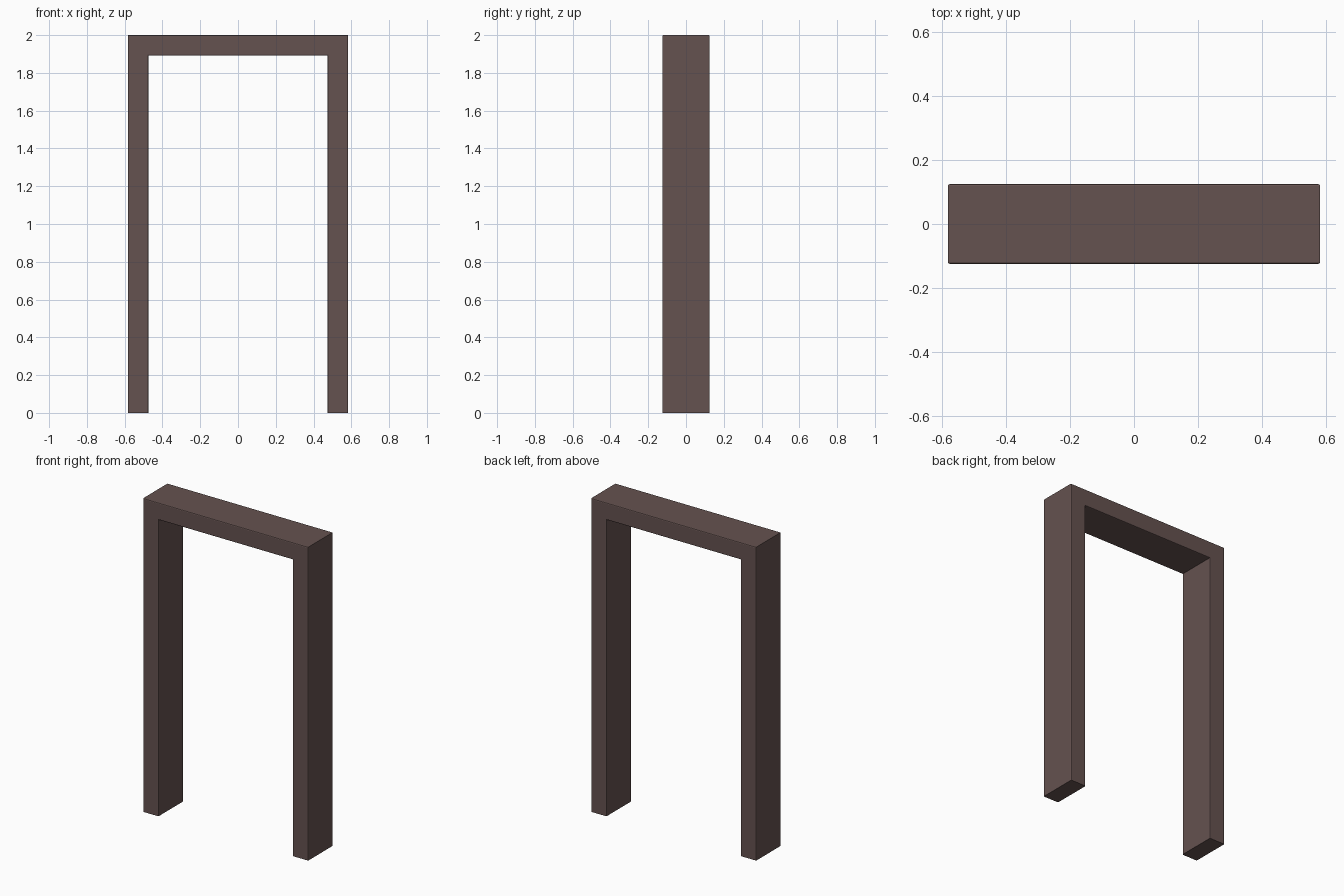
import bpy, bmesh

if "Cube" in bpy.data.objects:
    bpy.data.objects.remove(bpy.data.objects["Cube"])

W, D, H, T = 0.583, 0.125, 2.0, 0.109   # half width, half depth, height, board thickness
BEVEL = 0.006

# U-shaped frame outline, filled and extruded through the depth
outline = [(-W, 0), (-W, H), (W, H), (W, 0),
           (W - T, 0), (W - T, H - T), (T - W, H - T), (T - W, 0)]
bm = bmesh.new()
front = [bm.verts.new((x, -D, z)) for x, z in outline]
back = [bm.verts.new((x, D, z)) for x, z in outline]
n = len(outline)
for i in range(n):
    j = (i + 1) % n
    bm.faces.new((front[i], front[j], back[j], back[i]))

# Front and back faces: two legs and a mitred head
for loop in (front, back):
    for quad in ((0, 1, 6, 7), (1, 2, 5, 6), (2, 3, 4, 5)):
        bm.faces.new([loop[k] for k in quad])
bmesh.ops.recalc_face_normals(bm, faces=bm.faces)

# Eased long edges on front and back, floor ends left square
edges = [e for e in bm.edges
         if abs(e.verts[0].co.y - e.verts[1].co.y) < 1e-6
         and max(v.co.z for v in e.verts) > 0.01
         and e.calc_face_angle() > 0.5]
bmesh.ops.bevel(bm, geom=edges, offset=BEVEL, segments=2, profile=0.5, affect='EDGES')

mesh = bpy.data.meshes.new("door_frame")
bm.to_mesh(mesh)
bm.free()
frame = bpy.data.objects.new("door_frame", mesh)
bpy.context.collection.objects.link(frame)

# Dark brown finish
mat = bpy.data.materials.new("dark_brown_wood")
mat.diffuse_color = (0.13, 0.085, 0.08, 1)
mat.use_nodes = True
mat.node_tree.nodes["Principled BSDF"].inputs["Base Color"].default_value = mat.diffuse_color
mesh.materials.append(mat)
